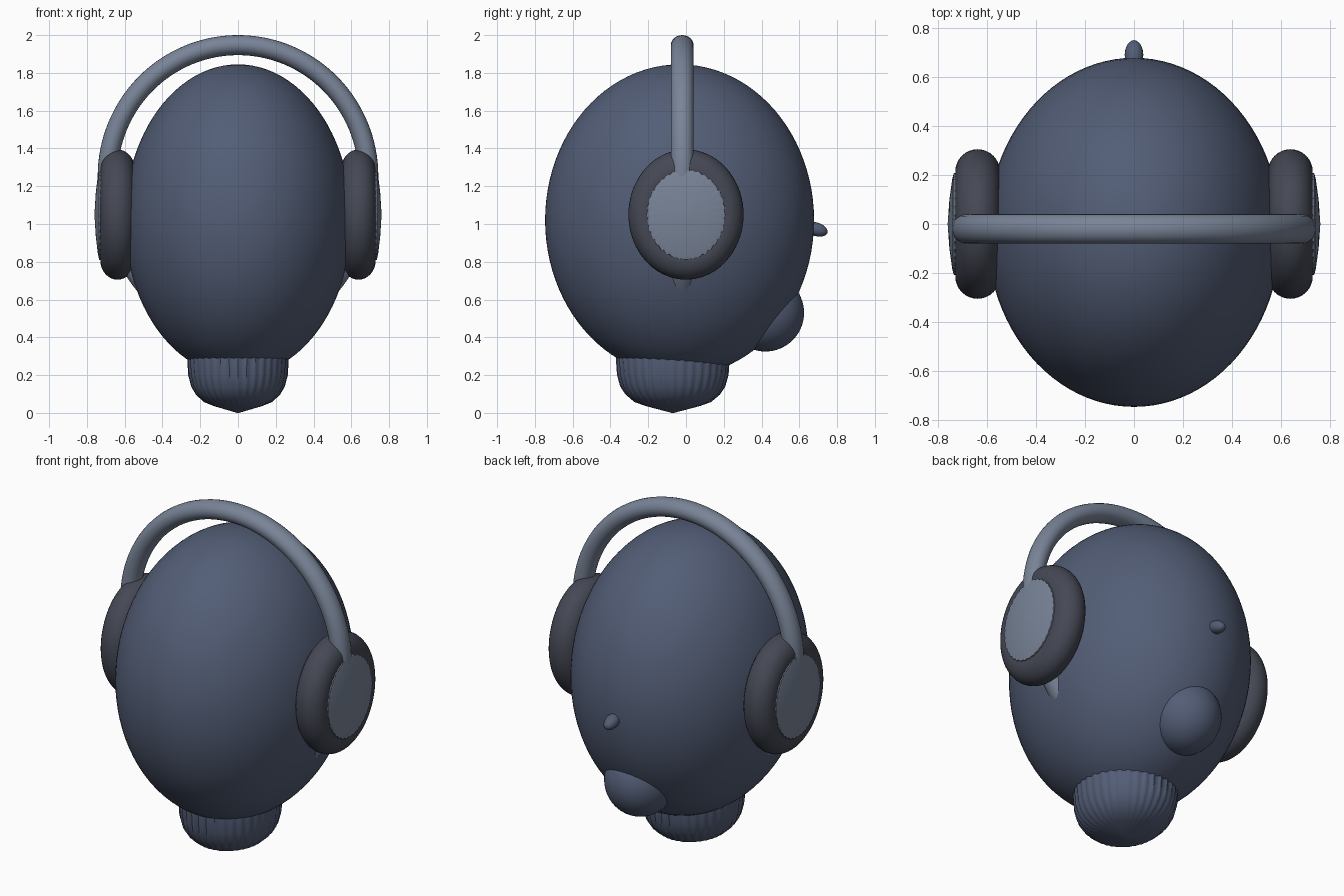
import bpy, bmesh, math
from mathutils import Matrix

if "Cube" in bpy.data.objects:
    bpy.data.objects.remove(bpy.data.objects["Cube"])

def material(name, rgb):
    m = bpy.data.materials.new(name)
    m.diffuse_color = (*rgb, 1)
    m.use_nodes = True
    m.node_tree.nodes["Principled BSDF"].inputs["Base Color"].default_value = m.diffuse_color
    return m

NAVY = material("navy", (0.085, 0.11, 0.18))
DARK = material("dark_padding", (0.06, 0.065, 0.09))
STEEL = material("steel", (0.19, 0.23, 0.31))

def finish(name, bm, mat, angle=40):
    bmesh.ops.recalc_face_normals(bm, faces=bm.faces)
    me = bpy.data.meshes.new(name)
    bm.to_mesh(me)
    bm.free()
    me.materials.append(mat)
    ob = bpy.data.objects.new(name, me)
    bpy.context.collection.objects.link(ob)
    bpy.ops.object.select_all(action='DESELECT')
    ob.select_set(True)
    bpy.context.view_layer.objects.active = ob
    bpy.ops.object.shade_smooth_by_angle(angle=math.radians(angle))
    return ob

def ellipsoid(name, loc, radii, mat, tilt=0, seg=64):
    bm = bmesh.new()
    bmesh.ops.create_uvsphere(bm, u_segments=seg, v_segments=seg // 2, radius=1)
    bm.transform(Matrix.Translation(loc) @ Matrix.Rotation(tilt, 4, 'X')
                 @ Matrix.Diagonal((*radii, 1)))
    return finish(name, bm, mat)

def loft(bm, rings, closed=False):
    """Skin a list of equal-length point rings; cap both ends unless closed."""
    vr = [[bm.verts.new(p) for p in r] for r in rings]
    n = len(vr[0])
    pairs = list(zip(vr, vr[1:])) + ([(vr[-1], vr[0])] if closed else [])
    for a, b in pairs:
        for i in range(n):
            bm.faces.new((a[i], a[(i + 1) % n], b[(i + 1) % n], b[i]))
    if not closed:
        bm.faces.new(vr[0])
        bm.faces.new(vr[-1])

def circle(n):
    return [2 * math.pi * i / n for i in range(n)]

# Head, small nub and lower bulb
ellipsoid("head", (0, -0.034, 1.02), (0.6, 0.712, 0.825), NAVY, seg=96)
ellipsoid("nub", (0, 0.69, 0.972), (0.038, 0.062, 0.036), NAVY, math.radians(-18), 24)
ellipsoid("lower_bulb", (0, 0.42, 0.53), (0.195, 0.205, 0.205), NAVY)

# Fluted neck: ribs fade out toward the pointed underside
bm = bmesh.new()
rings = []
for r, z, rib in [(0.005, 0.0, 0), (0.13, 0.037, 0.3), (0.18, 0.058, 0.7), (0.22, 0.097, 1),
                  (0.245, 0.14, 1), (0.26, 0.2, 1), (0.265, 0.28, 1), (0.26, 0.4, 1)]:
    ring = []
    for t in circle(144):
        k = r * (1 + 0.014 * rib * math.cos(36 * t))
        ring.append((k * math.cos(t), -0.07 + 1.12 * k * math.sin(t), z))
    rings.append(ring)
loft(bm, rings)
finish("fluted_neck", bm, NAVY)

# Headband: one continuous loop, lower part tucked behind the ear cups
bm = bmesh.new()
rings = []
for t in circle(128):
    c, s = math.cos(t), math.sin(t)
    h = 0.695 if s > 0 else 0.82
    nx, nz = c * h, s * 0.69
    l = math.hypot(nx, nz)
    rings.append([(0.69 * c + 0.053 * math.cos(a) * nx / l, -0.02 + 0.06 * math.sin(a),
                   1.252 + h * s + 0.053 * math.cos(a) * nz / l) for a in circle(24)])
loft(bm, rings, closed=True)
finish("headband", bm, STEEL)

for side, sx in (("left", -1), ("right", 1)):
    # Padded ear cushion
    bm = bmesh.new()
    loft(bm, [[(sx * (0.638 + 0.091 * math.sin(a)),
                (0.214 + 0.091 * math.cos(a)) * math.cos(t),
                1.05 + 1.13 * (0.214 + 0.091 * math.cos(a)) * math.sin(t))
               for a in circle(32)] for t in circle(72)], closed=True)
    finish(side + "_ear_cushion", bm, DARK)
    # Ear plate: shallow dome with a scalloped rim
    bm = bmesh.new()
    rings = []
    for r, x, rib in [(0.2, 0.56, 1), (0.21, 0.68, 1), (0.205, 0.735, 1),
                      (0.18, 0.742, 0.3), (0.1, 0.753, 0), (0.004, 0.76, 0)]:
        rings.append([(sx * x, r * (1 + 0.015 * rib * math.cos(36 * t)) * math.cos(t),
                       1.05 + 1.15 * r * (1 + 0.015 * rib * math.cos(36 * t)) * math.sin(t))
                      for t in circle(144)])
    loft(bm, rings)
    finish(side + "_ear_plate", bm, STEEL)
